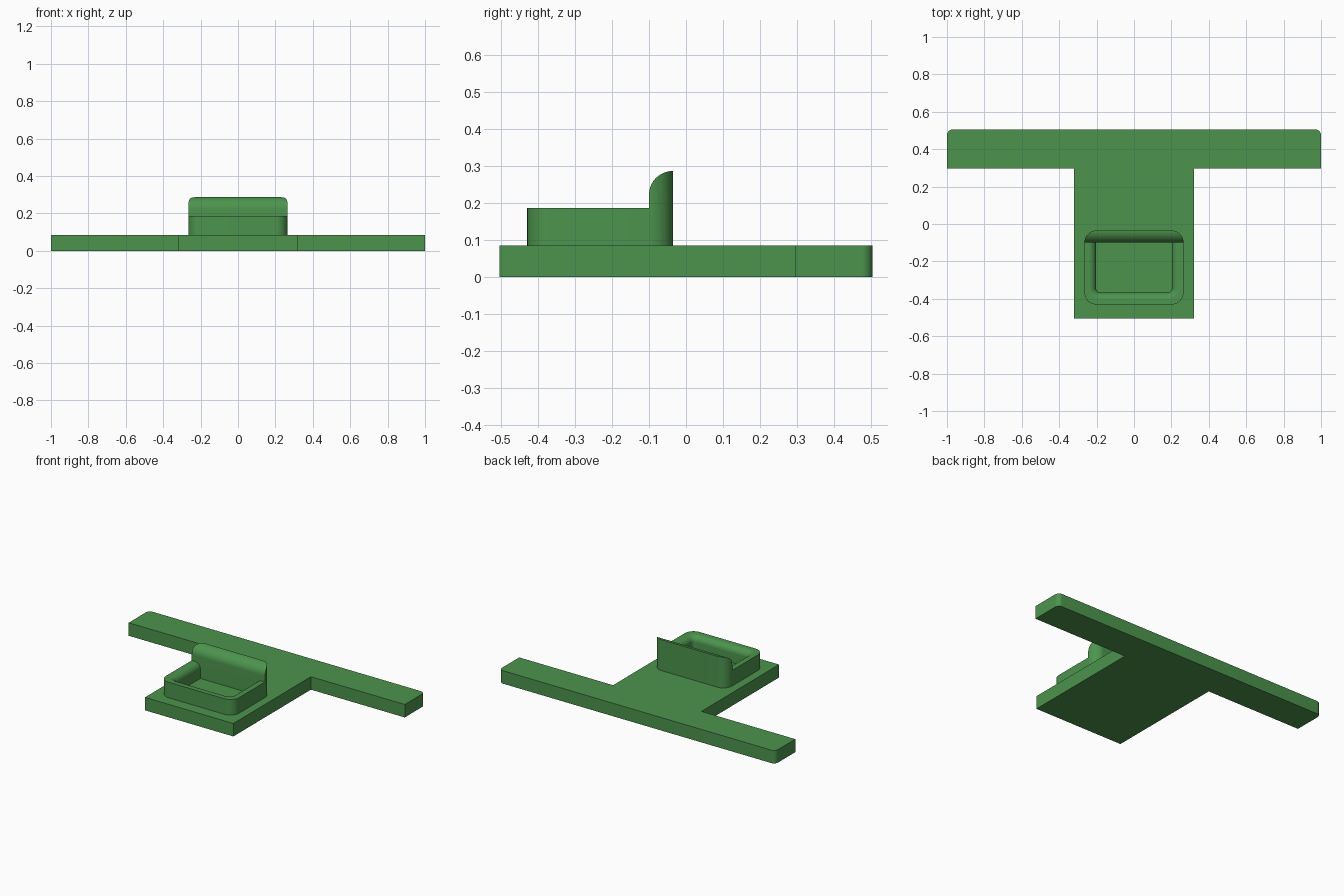
import bpy, bmesh, math

if "Cube" in bpy.data.objects:
    bpy.data.objects.remove(bpy.data.objects["Cube"])

green = bpy.data.materials.new("green")
green.diffuse_color = (0.073, 0.296, 0.075, 1)
green.use_nodes = True
green.node_tree.nodes["Principled BSDF"].inputs["Base Color"].default_value = green.diffuse_color

PLATE_TOP = 0.085
RIM_TOP = 0.187
STEP_Y = -0.10      # where the rim meets the upright lip
N = 10              # segments per rounded corner


def finish(name, bm):
    bmesh.ops.recalc_face_normals(bm, faces=bm.faces)
    mesh = bpy.data.meshes.new(name)
    bm.to_mesh(mesh)
    bm.free()
    mesh.materials.append(green)
    obj = bpy.data.objects.new(name, mesh)
    bpy.context.collection.objects.link(obj)
    bpy.ops.object.select_all(action='DESELECT')
    obj.select_set(True)
    bpy.context.view_layer.objects.active = obj
    bpy.ops.object.shade_smooth_by_angle(angle=math.radians(30))
    return obj


def arc(cx, cy, r, a0, a1):
    steps = [math.radians(a0 + (a1 - a0) * i / N) for i in range(N + 1)]
    return [(cx + r * math.cos(a), cy + r * math.sin(a)) for a in steps]


def loft(bm, rings, closed):
    """Bridge rings of equal point count, in order."""
    vs = [[bm.verts.new(p) for p in ring] for ring in rings]
    for a, b in zip(vs, vs[1:]):
        n = len(a)
        for i in range(n if closed else n - 1):
            j = (i + 1) % n
            bm.faces.new((a[i], a[j], b[j], b[i]))
    return vs


# T-shaped plate with rounded back corners
r = 0.03
outline = [(-0.32, -0.505), (0.32, -0.505), (0.32, 0.297), (1, 0.297)]
outline += arc(1 - r, 0.505 - r, r, 0, 90) + arc(-1 + r, 0.505 - r, r, 90, 180)
outline += [(-1, 0.297), (-0.32, 0.297)]
bm = bmesh.new()
ends = loft(bm, [[(x, y, z) for x, y in outline] for z in (0, PLATE_TOP)], True)
for ring in ends:
    bm.faces.new(ring)
finish("base_plate", bm)


# U-shaped rim: outer wall, flat top, rounded inner edge, inner wall
def u_outline(half, front, rad, z):
    pts = [(-half, STEP_Y)] + arc(-half + rad, front + rad, rad, 180, 270)
    pts += arc(half - rad, front + rad, rad, 270, 360) + [(half, STEP_Y)]
    return [(x, y, z) for x, y in pts]


fillet = 0.04
rings = [u_outline(0.265, -0.43, 0.063, PLATE_TOP),
         u_outline(0.265, -0.43, 0.063, RIM_TOP)]
for i in range(N + 1):
    a = math.radians(90 * (1 - i / N))
    off = fillet * (1 - math.cos(a))
    rings.append(u_outline(0.203 + off, -0.367 - off, 0.025 + off * 0.9,
                           RIM_TOP - fillet + fillet * math.sin(a)))
rings.append(u_outline(0.203, -0.367, 0.025, PLATE_TOP))
bm = bmesh.new()
vs = loft(bm, rings, False)
for k in (0, -1):
    bm.faces.new([ring[k] for ring in vs])
finish("tray_rim", bm)

# Upright lip: front top edge and back vertical corners are both rounded
depth, rad = 0.065, 0.063
sections = []
M = 20
for i in range(M + 1):
    u = 0.5 - 0.5 * math.cos(math.pi * i / M)
    half = 0.265 - rad * (1 - math.sqrt(max(0, 1 - u * u)))
    top = 0.287 - rad * (1 - math.sqrt(max(0, 1 - (1 - u) ** 2)))
    y = STEP_Y + depth * u
    sections.append([(-half, y, PLATE_TOP), (half, y, PLATE_TOP),
                     (half, y, top), (-half, y, top)])
bm = bmesh.new()
vs = loft(bm, sections, True)
bm.faces.new(vs[0])
bm.faces.new(vs[-1])
finish("upright_lip", bm)
